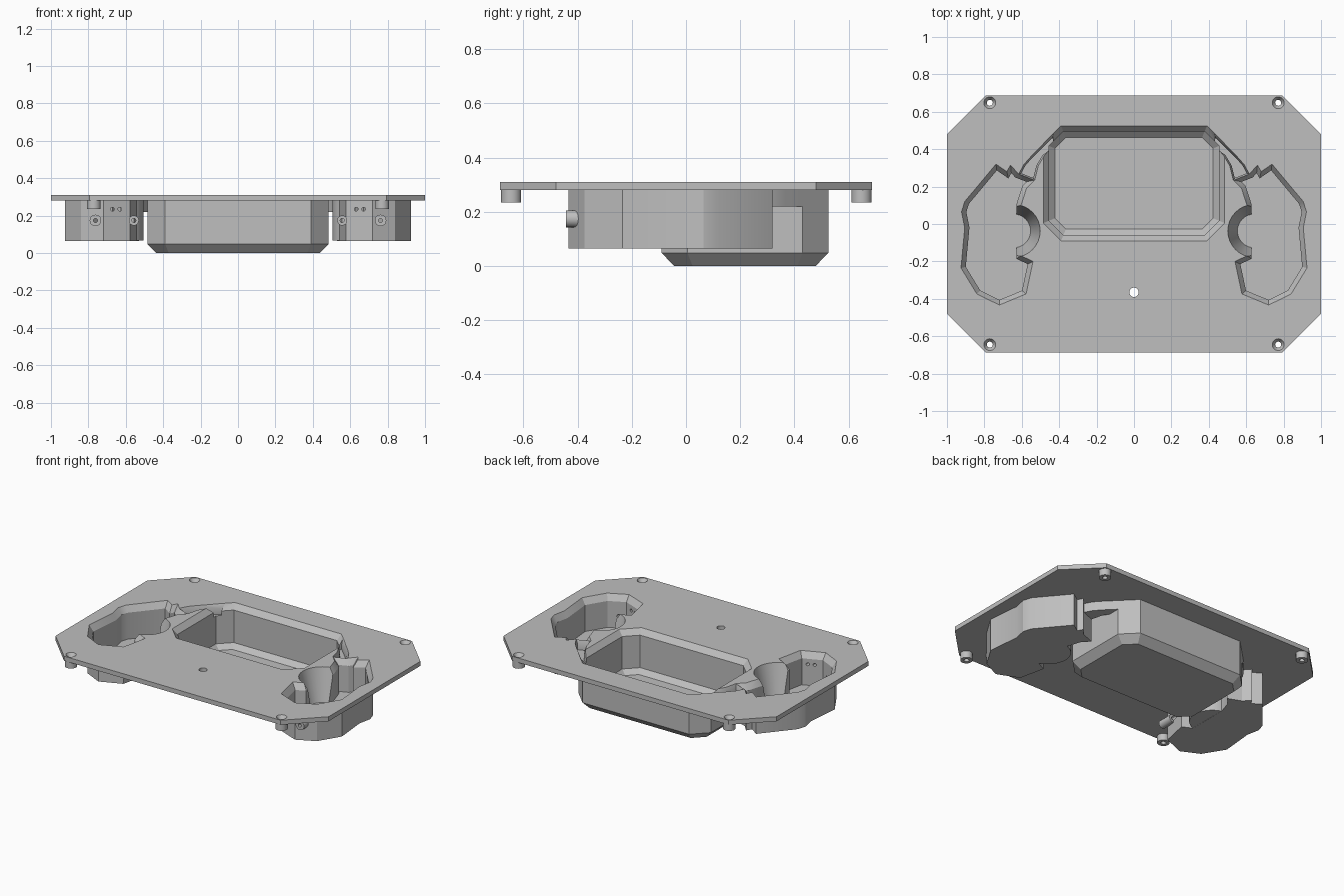
import bpy, bmesh, math
from mathutils import Vector, Matrix

old = bpy.data.objects.get("Cube")
if old:
    bpy.data.objects.remove(old, do_unlink=True)

grey = bpy.data.materials.new("plain_grey")
grey.use_nodes = True
COLOR = (0.52, 0.52, 0.52, 1)
grey.diffuse_color = COLOR
grey.node_tree.nodes["Principled BSDF"].inputs["Base Color"].default_value = COLOR


def finish(name, bm):
    bmesh.ops.recalc_face_normals(bm, faces=bm.faces)
    mesh = bpy.data.meshes.new(name)
    bm.to_mesh(mesh)
    bm.free()
    mesh.materials.append(grey)
    ob = bpy.data.objects.new(name, mesh)
    bpy.context.collection.objects.link(ob)
    return ob


def inset(outline, d):
    """Mitred inward offset of a counter-clockwise outline."""
    pts = [Vector(p) for p in outline]
    result = []
    for i, p in enumerate(pts):
        a = (p - pts[i - 1]).normalized()
        b = (pts[(i + 1) % len(pts)] - p).normalized()
        na, nb = Vector((-a.y, a.x)), Vector((-b.y, b.x))
        result.append(p + (na + nb) * d / max(1 + na.dot(nb), 0.3))
    return result


def loft(name, outline, levels, side=1):
    """Solid through (height, inset) levels; side=-1 mirrors it."""
    bm = bmesh.new()
    rings = [[bm.verts.new((p[0] * side, p[1], z)) for p in inset(outline, d)]
             for z, d in levels]
    n = len(outline)
    for low, high in zip(rings, rings[1:]):
        for i in range(n):
            j = (i + 1) % n
            bm.faces.new((low[i], low[j], high[j], high[i]))
    bm.faces.new(rings[0][::-1])
    bm.faces.new(rings[-1])
    return finish(name, bm)


def cone(name, start, end, r1, r2, sides=32):
    start, end = Vector(start), Vector(end)
    axis = end - start
    mat = Matrix.Translation((start + end) / 2) @ axis.to_track_quat('Z', 'Y').to_matrix().to_4x4()
    bm = bmesh.new()
    bmesh.ops.create_cone(bm, cap_ends=True, segments=sides, radius1=r1,
                          radius2=r2, depth=axis.length, matrix=mat)
    return finish(name, bm)


def chamfered(x, y0, y1, c):
    return [(-x + c, y0), (x - c, y0), (x, y0 + c), (x, y1 - c),
            (x - c, y1), (-x + c, y1), (-x, y1 - c), (-x, y0 + c)]


TOP, UNDER, ABOVE = 0.31, 0.28, 0.34
tray = chamfered(0.485, -0.09, 0.525, 0.095)
pocket = [(0.72, -0.433), (0.84, -0.374), (0.925, -0.235), (0.905, -0.02),
          (0.922, 0.065), (0.905, 0.12), (0.738, 0.32), (0.68, 0.28),
          (0.66, 0.315), (0.62, 0.27), (0.53, 0.235), (0.575, 0.19),
          (0.604, 0.10), (0.604, -0.17), (0.54, -0.2), (0.577, -0.374)]
channel = [(0.53, 0.23), (0.62, 0.265), (0.59, 0.32), (0.55, 0.365),
           (0.43, 0.485), (0.41, 0.41), (0.48, 0.36), (0.51, 0.31)]

# Plate, central tray and their cavity
body = loft("faceplate", chamfered(1, -0.687, 0.687, 0.207), [(UNDER, 0), (TOP, 0)])
solids = [loft("tray_shell", tray, [(0, 0.047), (0.048, 0), (0.295, 0)])]
cutters = [loft("tray_cavity", tray,
                [(0.03, 0.062), (0.06, 0.03), (0.275, 0.03), (TOP, 0), (ABOVE, 0)]),
           cone("centre_hole", (0, -0.365, 0.2), (0, -0.365, ABOVE), 0.025, 0.025)]

for s in (1, -1):
    # Side pocket with a tapered finger scoop
    solids.append(loft("pocket_shell", pocket, [(0.065, 0), (0.296, 0)], s))
    cutters.append(loft("pocket_cavity", pocket,
                        [(0.095, 0.025), (0.27, 0.025), (TOP, 0), (ABOVE, 0)], s))
    solids.append(cone("scoop_shell", (s * 0.643, -0.037, 0.066),
                       (s * 0.643, -0.037, 0.297), 0.138, 0.138))
    cutters.append(cone("scoop_cavity", (s * 0.643, -0.037, 0.097),
                        (s * 0.643, -0.037, 0.312), 0.09, 0.142))
    # Cable channel between pocket and tray
    solids.append(loft("channel_shell", channel, [(0.22, 0), (0.294, 0)], s))
    cutters.append(loft("channel_cavity", channel,
                        [(0.245, 0.012), (0.28, 0.012), (TOP, 0.002), (ABOVE, 0.002)], s))
    # Sleeves and wire holes in the pocket front
    for x, y0, y1, r in ((0.762, -0.442, -0.38, 0.031), (0.557, -0.40, -0.30, 0.027)):
        solids.append(cone("cable_sleeve", (s * x, y0, 0.174), (s * x, y1, 0.174), r, r, 20))
        cutters.append(cone("sleeve_bore", (s * x, y0 - 0.02, 0.174),
                            (s * x, y1 + 0.03, 0.174), 0.011, 0.011, 16))
    for x in (0.632, 0.672):
        cutters.append(cone("wire_hole", (s * x, -0.46, 0.234),
                            (s * x, -0.34, 0.234), 0.01, 0.01, 16))
    # Corner posts with countersunk screw holes
    for y in (-0.645, 0.648):
        x = s * 0.771
        solids.append(cone("corner_post", (x, y, 0.235), (x, y, 0.293), 0.037, 0.037))
        cutters.append(cone("screw_hole", (x, y, 0.2), (x, y, ABOVE), 0.016, 0.016, 20))
        cutters.append(cone("countersink", (x, y, 0.285), (x, y, 0.312), 0.016, 0.033, 24))


def combine(parts, operation):
    for part in parts:
        mod = body.modifiers.new(part.name, 'BOOLEAN')
        mod.operation, mod.solver, mod.object = operation, 'EXACT', part
    bpy.context.view_layer.update()
    graph = bpy.context.evaluated_depsgraph_get()
    result = bpy.data.meshes.new_from_object(body.evaluated_get(graph))
    body.modifiers.clear()
    body.data = result
    for part in parts:
        bpy.data.objects.remove(part, do_unlink=True)


combine(solids, 'UNION')
combine(cutters, 'DIFFERENCE')
body.data.materials.clear()
body.data.materials.append(grey)
for poly in body.data.polygons:
    poly.material_index = 0

bpy.ops.object.select_all(action='DESELECT')
body.select_set(True)
bpy.context.view_layer.objects.active = body
bpy.ops.object.shade_smooth_by_angle(angle=math.radians(25))
